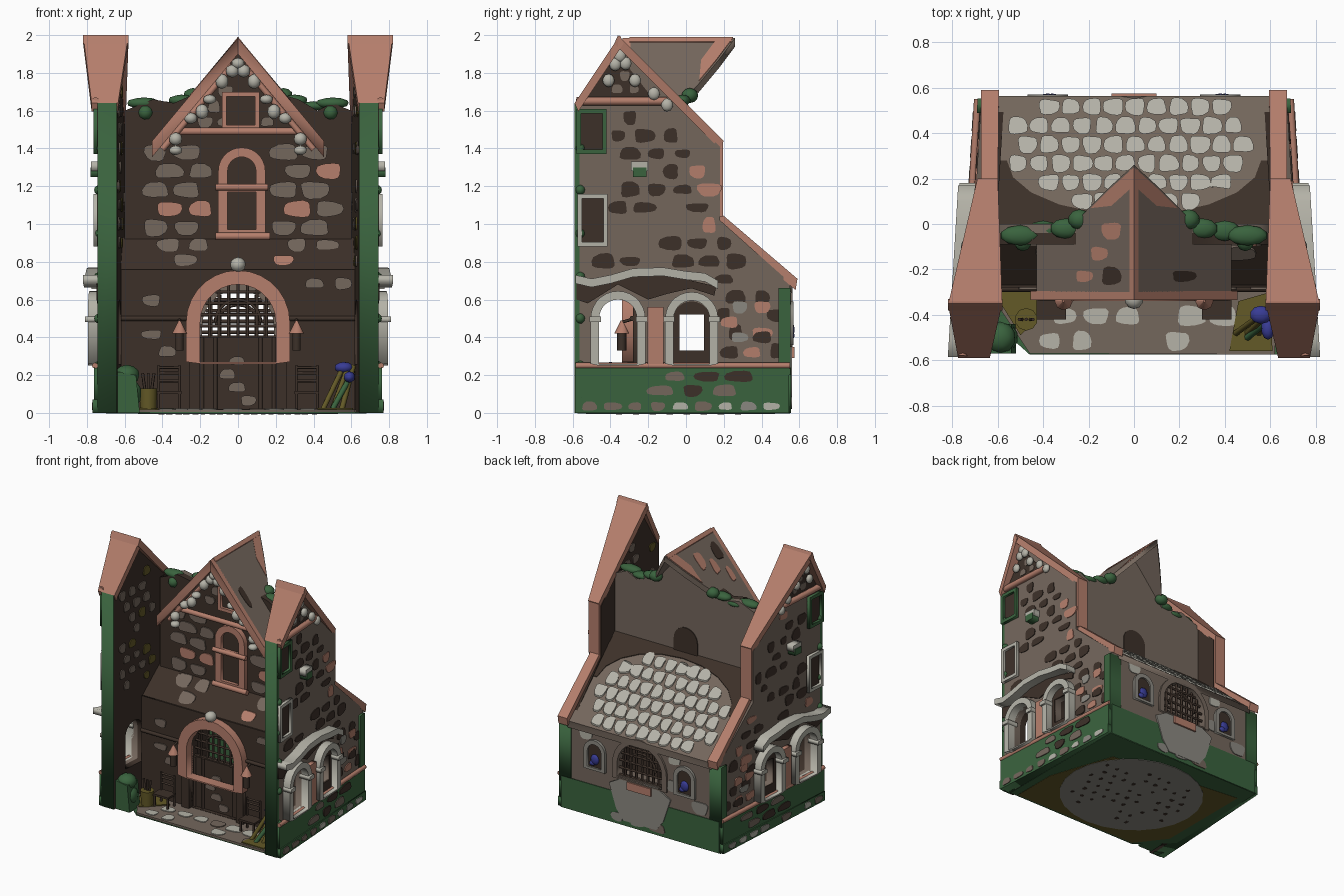
import bpy, bmesh, math, random
from mathutils import Vector

if "Cube" in bpy.data.objects:
    bpy.data.objects.remove(bpy.data.objects["Cube"])
random.seed(4)
C = bpy.context.scene.collection
COL = dict(peach=(.46, .21, .15), green=(.042, .125, .048), dark=(.046, .030, .022), taupe=(.175, .135, .108),
           light=(.46, .45, .39), grey=(.26, .25, .22), olive=(.125, .10, .02), blue=(.04, .045, .30))
NAMES = dict(peach="terracotta", green="moss green", dark="dark brown", taupe="taupe stone",
             light="pale stone", grey="grey stone", olive="olive", blue="blue")
M = {}
for k, c in COL.items():
    M[k] = bpy.data.materials.new(NAMES[k])
    M[k].diffuse_color = (*c, 1)


def finish(name, bm, mat, smooth=False):
    bmesh.ops.remove_doubles(bm, verts=bm.verts, dist=1e-5)
    bmesh.ops.recalc_face_normals(bm, faces=bm.faces)
    me = bpy.data.meshes.new(name)
    if smooth:
        for f in bm.faces:
            f.smooth = len(f.verts) < 5
    bm.to_mesh(me)
    bm.free()
    me.materials.append(M[mat])
    C.objects.link(bpy.data.objects.new(name, me))


def plate(name, loops, d0, d1, P, mat):
    """Filled 2D outline(s) with holes, extruded from depth d0 to d1, placed by P(u, v, d)."""
    cu = bpy.data.curves.new(name, 'CURVE')
    cu.dimensions, cu.fill_mode, cu.extrude = '2D', 'BOTH', abs(d1 - d0) / 2
    for lp in loops:
        s = cu.splines.new('POLY')
        s.points.add(len(lp) - 1)
        for p, q in zip(s.points, lp):
            p.co = (q[0], q[1], 0, 1)
        s.use_cyclic_u = True
    ob = bpy.data.objects.new(name + "_tmp", cu)
    C.objects.link(ob)
    bpy.context.view_layer.update()
    me = bpy.data.meshes.new_from_object(ob.evaluated_get(bpy.context.evaluated_depsgraph_get()))
    bm = bmesh.new()
    bm.from_mesh(me)
    bpy.data.objects.remove(ob)
    bpy.data.meshes.remove(me)
    for v in bm.verts:
        v.co = Vector(P(v.co.x, v.co.y, (d0 + d1) / 2 + v.co.z))
    finish(name, bm, mat)


def hull(name, pts, mat):
    bm = bmesh.new()
    for p in pts:
        bm.verts.new(p)
    bmesh.ops.convex_hull(bm, input=bm.verts)
    finish(name, bm, mat)


def box(name, x0, x1, y0, y1, z0, z1, mat):
    hull(name, [(x, y, z) for x in (x0, x1) for y in (y0, y1) for z in (z0, z1)], mat)


def rod(name, pts, r, mat, n=8, r2=None):
    bm = bmesh.new()
    for a, b in zip(pts, pts[1:]):
        a, b = Vector(a), Vector(b)
        mtx = (b - a).to_track_quat('Z', 'Y').to_matrix().to_4x4()
        mtx.translation = (a + b) / 2
        bmesh.ops.create_cone(bm, cap_ends=True, segments=n, radius1=r, radius2=r if r2 is None else r2,
                              depth=(b - a).length, matrix=mtx)
    finish(name, bm, mat, True)


def balls(name, items, mat):
    bm = bmesh.new()
    for (x, y, z, rx, ry, rz) in items:
        for v in bmesh.ops.create_icosphere(bm, subdivisions=2, radius=1)['verts']:
            v.co = Vector((x + v.co.x * rx, y + v.co.y * ry, z + v.co.z * rz))
    finish(name, bm, mat, True)


def rect(u0, u1, v0, v1):
    return [(u0, v0), (u1, v0), (u1, v1), (u0, v1)]


def arch(c, z0, zs, r, n=14):
    return [(c - r, z0), (c + r, z0)] + [(c + r * math.cos(math.pi * i / n), zs + r * math.sin(math.pi * i / n)) for i in range(n + 1)]


def stones(name, u0, u1, v0, v1, su, sv, P, d0, d1, mix, keep=lambda u, v: True, fill=.47, lo=.65):
    """Rows of rounded irregular stones; mix lists colours, '-' leaves a gap."""
    got = {}
    for j in range(int((v1 - v0) / sv + .01)):
        for i in range(int((u1 - u0) / su + .01)):
            u, v = u0 + (i + .5 + (j % 2) * .45) * su, v0 + (j + .5) * sv
            m = random.choice(mix)
            if m == '-' or u + su / 2 > u1 + .02 or not keep(u, v):
                continue
            a, b = su * fill * random.uniform(lo, 1), sv * fill * random.uniform(lo + .05, 1)
            lp, ph = [], random.uniform(0, 6)
            for k in range(14):
                t = k * math.pi / 7
                c, s, q = math.cos(t), math.sin(t), .93 + .08 * math.sin(3 * t + ph) + random.uniform(-.04, .03)
                lp.append((u + a * q * math.copysign(abs(c) ** .7, c), v + b * q * math.copysign(abs(s) ** .7, s)))
            got.setdefault(m, []).append(lp)
    for m, lps in got.items():
        plate(name + "_" + m, lps, d0, d1, P, m)


front = lambda u, v, d: (u, d, v)
flat = lambda u, v, d: (u, v, d)
slope = lambda u, v, d: (u, v, 1.15 - .83 * v + d)          # rear roof plane

# ---------- side walls, mirrored, splayed outward toward the front ----------
prof = [(-.585, 0), (-.585, 1.62), (-.36, 1.95), (.18, 1.41), (.18, 1.02), (.55, .69), (.54, 0)]


def top(y):
    for (a, za), (b, zb) in zip(prof[1:], prof[2:]):
        if a <= y < b:
            return za + (zb - za) * (y - a) / (b - a)
    return 0


A1, A2 = arch(-.36, .26, .5, .1), rect(-.035, .095, .33, .52)
MOULD = [(-.585, .7), (-.5, .68), (-.4, .7), (-.28, .735), (-.12, .74), (0, .72), (.1, .71), (.17, .67)]
for s, tag in ((1, "right"), (-1, "left")):
    P = lambda u, v, d, s=s: (s * (d - .06 * u), u, v)
    W = lambda name, *a: plate(tag + "_" + name, *a)
    W("wall_outer", [prof, A1, A2], .655, .706, P, 'taupe')
    W("wall_inner", [prof, A1, A2], .605, .655, P, 'dark')
    W("plinth", [rect(-.585, .545, .07, .24)], .61, .728, P, 'green')
    W("plinth_foot", [rect(-.585, .545, 0, .07)], .61, .734, P, 'green')
    stones(tag + "_foot_stones", -.57, .53, .005, .065, .12, .06, P, .728, .740, ['light', 'taupe', 'taupe', 'grey', '-'])
    stones(tag + "_plinth_stones", -.22, .45, .08, .23, .17, .075, P, .72, .735, ['taupe', 'dark', '-', 'taupe'])
    rod(tag + "_plinth_rail", [P(-.585, .25, .722), P(.55, .25, .722)], .016, 'peach')
    clear = lambda y, z: z < top(y) - .09 and not (y < .2 and z < .78) and not (y < -.4 and z > .82)
    stones(tag + "_wall_patches", -.57, .55, .28, 1.7, .14, .095, P, .70, .711,
           ['dark', 'dark', 'dark', 'peach', 'dark', '-', '-'], clear, .49, .45)
    stones(tag + "_low_patches", .17, .5, .28, .6, .12, .08, P, .70, .713, ['grey', 'dark', 'peach', '-'])
    stones(tag + "_inner_stones", -.55, -.1, .75, 1.75, .11, .1, P, .598, .61, ['taupe', 'taupe', '-', '-', 'olive'],
           lambda y, z: z < top(y) - .08, .4)
    # arched openings and mouldings
    W("open_arch", [arch(-.36, .26, .5, .145), arch(-.36, .25, .5, .1)], .69, .765, P, 'light')
    W("niche_back", [arch(.03, .26, .49, .1), A2], .70, .713, P, 'dark')
    W("niche_arch", [arch(.03, .26, .5, .14), arch(.03, .25, .5, .095)], .69, .765, P, 'light')
    W("pier", [rect(-.205, -.12, .26, .56)], .69, .74, P, 'peach')
    for y in (-.48, -.235, -.09, .15):
        W("capital", [rect(y - .03, y + .03, .48, .51)], .69, .78, P, 'light')
    W("moulding", [[(y, z - .015) for y, z in MOULD] + [(y, z + .03) for y, z in MOULD[::-1]]], .69, .785, P, 'light')
    W("spandrel", [[(-.58, .6), (-.52, .58), (-.36, .68), (-.2, .6), (-.1, .63), (.03, .66), (.15, .62), (.16, .67), (-.1, .73), (-.3, .72), (-.58, .69)]], .70, .714, P, 'dark')
    # upper windows
    for z0, z1, y0, y1, m in ((1.37, 1.61, -.58, -.42, 'green'), (.88, 1.16, -.575, -.415, 'light')):
        W("window_glass", [rect(y0, y1, z0, z1)], .70, .711, P, 'dark')
        W("window_frame", [rect(y0, y1, z0, z1), rect(y0 + .025, y1 - .022, z0 + .025, z1 - .025)], .69, .73, P, m)
    W("bracket", [rect(-.29, -.2, 1.28, 1.33)], .70, .76, P, 'light')
    W("bracket_moss", [rect(-.28, -.21, 1.25, 1.30)], .70, .765, P, 'green')
    # gable trim
    W("gable_panel", [[(-.55, 1.67), (-.18, 1.67), (-.36, 1.9)]], .70, .711, P, 'dark')
    stones(tag + "_gable_stones", -.5, -.2, 1.68, 1.86, .09, .07, P, .705, .715, ['taupe'], lambda y, z: z < top(y) - .11, .42)
    rod(tag + "_gable_beam", [P(-.58, 1.65, .72), P(-.1, 1.65, .72)], .022, 'peach')
    balls(tag + "_gable_balls", [(*P(y, z, .735), .022, .032, .035) for y, z in
          ((-.35, 1.89), (-.32, 1.85), (-.375, 1.845), (-.41, 1.76), (-.27, 1.76), (-.17, 1.69), (-.1, 1.63))], 'light')

    # roof coping
    def strip(name, a, b, xa, xb, th, mat='peach'):
        hull(tag + name, [(s * x, p[0] + th[0] * k, p[1] + th[1] * k) for p, xs in ((a, xa), (b, xb)) for x in xs for k in (0, 1)], mat)
    strip("_roof_front", (-.59, 1.64), (-.35, 2), (.635, .775), (.58, .82), (.02, -.045))
    strip("_roof_back", (-.36, 2), (.2, 1.44), (.58, .82), (.6, .69), (-.02, -.045))
    strip("_step_face", (.195, 1.43), (.195, 1.04), (.6, .69), (.6, .69), (-.02, 0))
    strip("_rear_coping", (.18, 1.06), (.59, .71), (.60, .675), (.595, .675), (-.01, -.06))
    # mossy corner posts
    rod(tag + "_front_post", [P(-.55, 0, .66), P(-.55, 1.64, .66)], .04, 'green')
    W("front_edge", [rect(-.59, -.565, 0, 1.64)], .607, .708, P, 'green')
    balls(tag + "_post_knobs", [(*P(-.56, z, .69), .04, .028, .03) for z in (.08, .25, .5, .72, .95, 1.18, 1.4)], 'green')
    W("rear_post", [rect(.49, .552, .2, .66)], .62, .722, P, 'green')
    # mossy broken top of the centre wall
    balls(tag + "_wall_moss", [(s * x, y, z, r, .045, h) for x, y, z, r, h in
          ((.3, -.02, 1.655, .07, .03), (.4, -.03, 1.625, .07, .025), (.5, -.05, 1.64, .09, .03), (.49, -.075, 1.59, .04, .04), (.24, .02, 1.68, .05, .04))], 'green')
    # centre gable roof half and trim
    Q = lambda u, v, d, s=s: (s * u, v, 1.985 - 1.2 * u + d)
    plate(tag + "_gable_roof", [[(0, -.3), (0, .26), (.1, .17), (.2, .07), (.28, -.02), (.43, -.06), (.43, -.3)]], -.045, 0, Q, 'taupe')
    plate(tag + "_gable_ridge", [rect(0, .02, -.3, .24)], -.01, .006, Q, 'peach')
    plate(tag + "_gable_rear_tint", [[(.0, .25), (.1, .16), (.19, .07), (.1, .08), (0, .17)]], -.01, .005, Q, 'peach')
    stones(tag + "_gable_roof_patches", .04, .42, -.28, .1, .12, .1, Q, -.01, .005, ['dark', '-', 'dark', 'peach', '-'], lambda u, v: v < .1 - u, .47, .4)
    plate(tag + "_bargeboard", [rect(0, .455, -.335, -.295)], -.085, .0, Q, 'peach')
    rod(tag + "_gable_rafter", [Q(.03, -.26, -.11), Q(.4, -.26, -.11)], .016, 'peach')
    balls(tag + "_gable_drops", [(s * x, -.29, z, .035, .035, r) for x, z, r in
          ((.03, 1.81, .035), (0, 1.85, .03), (.085, 1.755, .04), (.15, 1.66, .025), (.19, 1.595, .04), (.25, 1.56, .03), (.33, 1.45, .035), (.33, 1.39, .025))], 'light')
    # lanterns, chairs
    rod(tag + "_lantern_cap", [(s * .31, -.34, .42), (s * .31, -.34, .49)], .04, 'peach', 8, .005)
    rod(tag + "_lantern_body", [(s * .31, -.34, .33), (s * .31, -.34, .42)], .024, 'dark', 6)
    rod(tag + "_lantern_arm", [(s * .31, -.34, .48), (s * .31, -.27, .5)], .008, 'dark', 6)
    box(tag + "_chair_seat", s * .3, s * .43, -.42, -.32, .1, .115, 'dark')
    for x in (.31, .42):
        for y, h in ((-.41, .11), (-.33, .25)):
            rod(tag + "_chair_leg", [(s * x, y, 0.01), (s * x, y, h)], .009, 'dark', 6)
    for z in (.17, .21, .24):
        rod(tag + "_chair_rail", [(s * .31, -.33, z), (s * .42, -.33, z)], .008, 'dark', 6)
    # rear windows with blooms
    c = s * .38
    plate(tag + "_rear_window", [arch(c, .38, .5, .06)], .545, .557, front, 'dark')
    plate(tag + "_rear_window_frame", [arch(c, .36, .5, .09), arch(c, .38, .5, .058)], .545, .57, front, 'grey')
    balls(tag + "_rear_blooms", [(c, .56, .44, .035, .015, .04), (c + .02, .56, .41, .025, .015, .02)], 'blue')
    rod(tag + "_wall_cornice", [(s * .27, -.285, .5), (s * .62, -.285, .5)], .014, 'dark')

# ---------- centre wall ----------
door = arch(0, .02, .48, .2)
plate("entrance_wall", [rect(-.62, .62, 0, .76), door], -.28, -.2, front, 'dark')
hull("entrance_ledge", [(x, y, z) for x in (-.62, .62) for y, z in ((-.28, .75), (-.02, .75), (-.08, .93), (-.02, .93))], 'dark')
gable = [(-.6, .8), (.6, .8), (.6, 1.6), (.5, 1.64), (.42, 1.6), (.32, 1.66), (.25, 1.68), (0, 1.93), (-.25, 1.68), (-.34, 1.64), (-.45, 1.66), (-.6, 1.6)]
plate("upper_wall_front", [gable], -.09, -.04, front, 'dark')
plate("upper_wall_rear", [gable], -.04, .0, front, 'taupe')
plate("rear_arch_niche", [arch(0, 1.12, 1.24, .1)], -.01, .006, front, 'dark')
for n, (a, b) in enumerate(((-.52, -.12), (.16, .56))):
    stones("upper_stones_%d" % n, a, b, .93, 1.43, .165, .1, front, -.098, -.085, ['taupe', 'taupe', 'taupe', 'peach', 'taupe'], fill=.5, lo=.75)
    ledge = lambda u, v, d: (u, -.28 + (v - .75) * 1.11 - d, v)
    stones("ledge_stones_%d" % n, a, b, .77, .93, .16, .08, ledge, -.005, .008, ['taupe', 'taupe', 'peach', '-'], lambda u, v: abs(u) > .1)
    stones("lower_stones_%d" % n, -.6 + n * .93, -.28 + n * .93, .28, .74, .15, .09, front, -.288, -.275, ['taupe', '-', 'taupe'], lambda u, v: abs(v - .5) > .04, .42)
stones("gable_stones", -.34, .36, 1.5, 1.8, .11, .08, front, -.098, -.085, ['taupe', 'taupe', '-'], lambda u, v: abs(u) < (1.87 - v) * .8, .45)
# upper window
plate("upper_window_panes", [arch(.02, .93, 1.28, .1)], -.104, -.085, front, 'dark')
plate("upper_window_frame", [arch(.02, .93, 1.28, .125), rect(-.055, .095, .97, 1.17), arch(.02, 1.21, 1.28, .075)], -.13, -.08, front, 'peach')
rod("upper_window_bar", [(-.12, -.13, 1.195), (.16, -.13, 1.195)], .018, 'peach')
rod("upper_window_sill", [(-.12, -.13, .935), (.17, -.13, .935)], .02, 'peach')
plate("gable_window_pane", [rect(-.07, .1, 1.51, 1.69)], -.104, -.08, front, 'dark')
plate("gable_window_frame", [rect(-.085, .115, 1.5, 1.7), rect(-.06, .09, 1.525, 1.675)], -.125, -.08, front, 'peach')
rod("gable_beam", [(-.37, -.24, 1.49), (.37, -.24, 1.49)], .02, 'peach')
# entrance
plate("entrance_arch", [arch(0, .27, .48, .275), arch(0, .26, .48, .2)], -.34, -.26, front, 'peach')
plate("entrance_jambs", [rect(-.26, -.2, 0, .27), rect(.2, .26, 0, .27)], -.31, -.26, front, 'dark')
balls("keystone", [(0, -.33, .785, .042, .045, .04)], 'light')
box("door", -.2, .2, -.25, -.2, .0, .4, 'dark')
stones("door_panels", -.11, .11, .03, .37, .11, .07, front, -.258, -.245, ['taupe', 'taupe', 'taupe', '-'], fill=.44)
for x in (-.19, -.12, .12, .19):
    rod("door_post", [(x, -.25, .01), (x, -.25, .4)], .012, 'dark', 6)


def lattice(name, y, z0, zs, r, n, t):
    for i in range(-n, n + 1):
        x = i * r / (n + 1)
        rod(name + "_bar", [(x, y, z0), (x, y, zs + math.sqrt(r * r - x * x))], t, 'dark', 6)
    z = z0
    while z < zs + r * .85:
        h = math.sqrt(r * r - max(0, z - zs) ** 2)
        rod(name + "_rail", [(-h, y, z), (h, y, z)], t, 'dark', 6)
        z += r * .3
    rod(name + "_ring", [(r * .6 * math.cos(a * math.pi / 10), y, zs + r * .6 * math.sin(a * math.pi / 10)) for a in range(11)], t, 'dark', 6)


lattice("fanlight", -.23, .4, .48, .2, 3, .009)

# ---------- rear wall and roof ----------
plate("rear_wall", [rect(-.62, .62, .2, .69), arch(0, .37, .46, .19)], .5, .55, front, 'taupe')
lattice("rear_window", .53, .37, .46, .19, 3, .01)
plate("rear_window_arch", [arch(0, .35, .46, .23), arch(0, .36, .46, .19)], .54, .565, front, 'taupe')
box("rear_sill", -.1, .1, .54, .575, .29, .35, 'peach')
plate("rear_plinth", [rect(-.67, .67, 0, .24)], .48, .555, front, 'green')
plate("rear_step_patch", [[(-.14, .04), (.14, .04), (.2, .12), (.26, .3), (.15, .36), (-.15, .36), (-.26, .3), (-.2, .12)]], .55, .562, front, 'grey')
stones("rear_stones", -.58, .6, .25, .67, .15, .105, front, .545, .557, ['grey', 'grey', 'light', '-'], lambda u, v: abs(u) > .25 and abs(abs(u) - .38) > .07, .49)
stones("rear_foot_stones", -.4, .4, .01, .1, .17, .09, front, .55, .56, ['grey', 'taupe', '-'])
plate("rear_roof", [rect(-.61, .61, -.02, .565)], -.05, 0, slope, 'taupe')
plate("rear_roof_dark_top", [[(-.6, -.01), (.6, -.01), (.6, .28)] + [(.56 * math.cos(a * math.pi / 10), .28 - .24 * math.sin(a * math.pi / 10)) for a in range(11)] + [(-.6, .28)]], -.01, .005, slope, 'dark')
stones("rear_roof_shingles", -.56, .56, .06, .56, .095, .083, slope, -.01, .012, ['light'],
       lambda u, v: u * u / .29 + (v - .36) ** 2 / .1 < 1.0 or (v > .5 and abs(u) < .45), .52, .8)

# ---------- ground and underside ----------
base = [(-.46, -.57), (.62, -.575), (.64, .54), (-.64, .54), (-.62, -.33)]
plate("floor", [base], .0, .018, flat, 'taupe')
stones("paving", -.44, .56, -.57, -.3, .14, .11, flat, .01, .024, ['light', 'light', 'taupe', '-'])
plate("floor_olive_left", [[(-.6, -.33), (-.5, -.49), (-.34, -.34), (-.4, -.29), (-.58, -.29)]], .01, .026, flat, 'olive')
plate("floor_olive_right", [[(.42, -.56), (.61, -.56), (.6, -.3), (.46, -.34)]], .01, .026, flat, 'olive')
plate("underside_green", [[(-.46, -.575), (.68, -.575), (.68, .55), (-.68, .55), (-.7, -.36)]], -.002, .004, flat, 'green')
plate("underside_olive", [[(-.45, -.56), (.62, -.56), (.62, -.2), (.45, .3), (-.62, .42), (-.62, -.34)]], -.004, .002, flat, 'olive')
plate("underside_stone", [[(.53 * math.cos(a * math.pi / 12), -.03 + .5 * math.sin(a * math.pi / 12)) for a in range(24)]], -.006, 0, flat, 'grey')
stones("underside_spots", -.45, .45, -.4, .4, .09, .09, flat, -.008, 0, ['dark', 'dark', '-'], lambda u, v: u * u + v * v < .2, .2)
hull("left_green_plinth", [(x, y, z) for x, z in ((-.65, 0), (-.52, 0), (-.65, .22), (-.54, .2)) for y in (-.57, -.44)], 'green')
balls("left_shrub", [(-.59, -.5, .2, .07, .07, .055), (-.56, -.5, .1, .05, .06, .07)], 'green')
# pot with brushes, leaning boards and cloth
rod("pot", [(-.475, -.42, .02), (-.475, -.42, .13)], .045, 'olive', 10, .05)
for dx in (-.03, 0, .03):
    rod("pot_stick", [(-.475 + dx * .5, -.42, .1), (-.475 + dx, -.42, .21)], .008, 'dark', 6)
for dx in (0, .05, .1):
    rod("leaning_board", [(.45 + dx, -.48, .02), (.56 + dx * .5, -.4, .25)], .015, 'olive', 6)
rod("green_board", [(.5, -.5, .02), (.6, -.42, .2)], .016, 'green', 6)
balls("blue_cloth", [(.56, -.4, .24, .05, .04, .03), (.59, -.46, .19, .03, .05, .03)], 'blue')

for m in bpy.data.materials:
    if m.users and not m.is_grease_pencil:
        m.use_nodes = True
        m.node_tree.nodes["Principled BSDF"].inputs["Base Color"].default_value = m.diffuse_color
